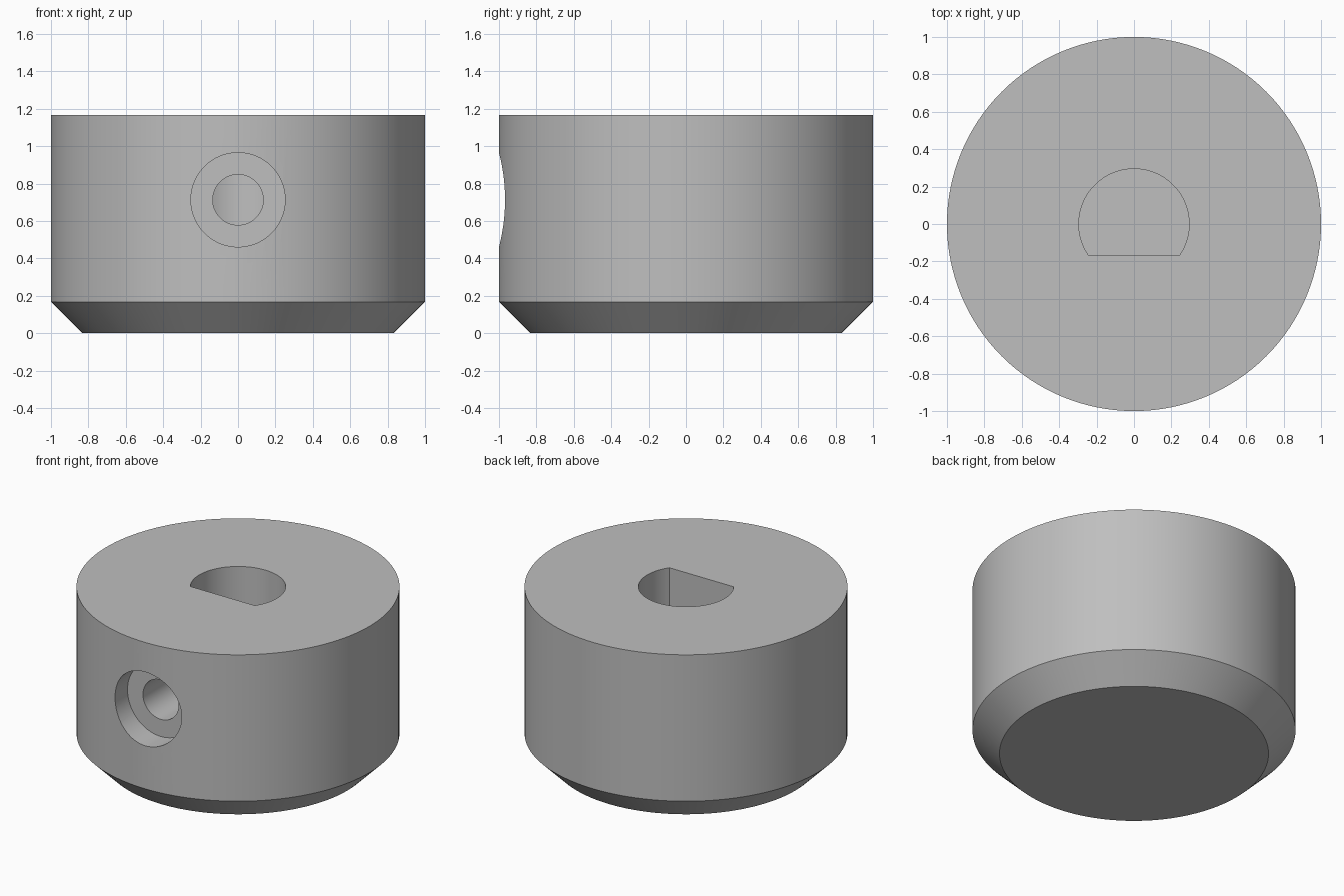
import bpy, bmesh, math

cube = bpy.data.objects.get("Cube")
if cube:
    bpy.data.objects.remove(cube, do_unlink=True)

RADIUS, HEIGHT, CHAMFER = 1.0, 1.167, 0.167
BORE_R, FLAT_Y, BORE_FLOOR = 0.295, -0.167, 0.26
SCREW_Z = 0.713

grey = bpy.data.materials.new("plain grey")
grey.use_nodes = True
colour = (0.52, 0.52, 0.52, 1)
grey.diffuse_color = colour
grey.node_tree.nodes["Principled BSDF"].inputs["Base Color"].default_value = colour


def make_object(name, bm):
    bmesh.ops.recalc_face_normals(bm, faces=bm.faces)
    mesh = bpy.data.meshes.new(name)
    bm.to_mesh(mesh)
    bm.free()
    obj = bpy.data.objects.new(name, mesh)
    mesh.materials.append(grey)
    bpy.context.collection.objects.link(obj)
    return obj


def loft(name, rings):
    """Closed solid through rings of equal point count."""
    bm = bmesh.new()
    loops = [[bm.verts.new(p) for p in ring] for ring in rings]
    n = len(loops[0])
    for a, b in zip(loops, loops[1:]):
        for i in range(n):
            j = (i + 1) % n
            bm.faces.new((a[i], a[j], b[j], b[i]))
    bm.faces.new(loops[0])
    bm.faces.new(loops[-1])
    return make_object(name, bm)


def circle(r, n):
    return [(r * math.cos(math.tau * i / n), r * math.sin(math.tau * i / n))
            for i in range(n)]


def front_cylinder(name, r, y0, y1):
    return loft(name, [[(x, y, z + SCREW_Z) for x, z in circle(r, 64)]
                       for y in (y0, y1)])


def cut(target, cutter):
    cutter.hide_render = True
    mod = target.modifiers.new(cutter.name, "BOOLEAN")
    mod.operation = "DIFFERENCE"
    mod.solver = "EXACT"
    mod.object = cutter
    bpy.ops.object.select_all(action="DESELECT")
    target.select_set(True)
    bpy.context.view_layer.objects.active = target
    bpy.ops.object.modifier_apply(modifier=mod.name)
    bpy.data.objects.remove(cutter, do_unlink=True)


# Knob body with chamfered bottom edge
profile = [(RADIUS - CHAMFER, 0), (RADIUS, CHAMFER), (RADIUS, HEIGHT)]
body = loft("knob_body", [[(x, y, z) for x, y in circle(r, 128)]
                          for r, z in profile])

# D-shaped shaft bore, flat side towards the front
start = math.asin(FLAT_Y / BORE_R)
sweep = math.pi - 2 * start
outline = [(BORE_R * math.cos(start + sweep * i / 64),
            BORE_R * math.sin(start + sweep * i / 64)) for i in range(65)]
cut(body, loft("shaft_bore_cutter", [[(x, y, z) for x, y in outline]
                                     for z in (BORE_FLOOR, HEIGHT + 0.2)]))

# Set screw hole into the bore, with a wider counterbore
cut(body, front_cylinder("screw_hole_cutter", 0.135, -1.2, -0.05))
cut(body, front_cylinder("counterbore_cutter", 0.252, -1.2, -0.833))

bpy.ops.object.shade_smooth_by_angle(angle=math.radians(30))
